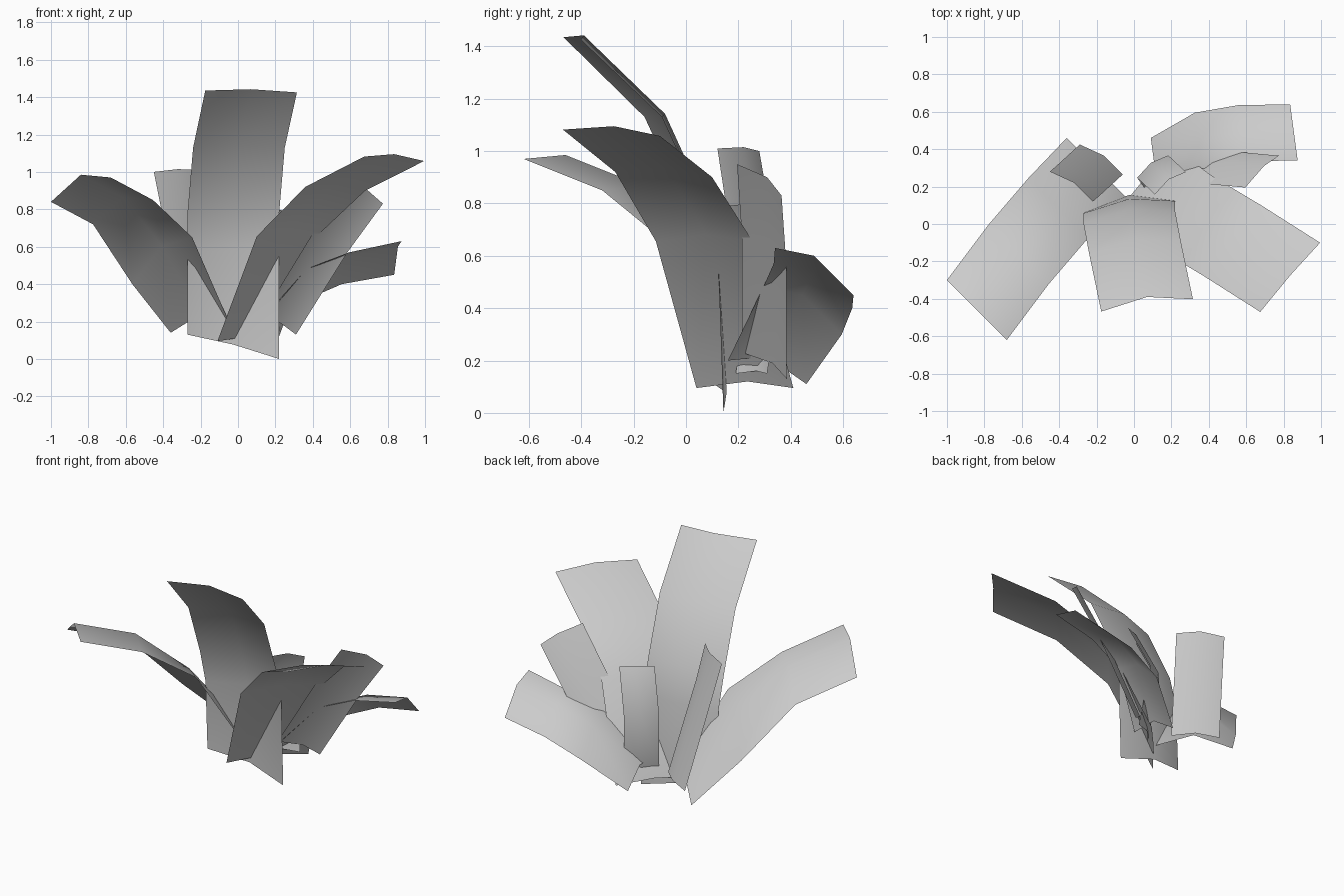
import bpy
from mathutils import Vector

cube = bpy.data.objects.get("Cube")
if cube:
    bpy.data.objects.remove(cube, do_unlink=True)

# One plain grey for every leaf
grey = bpy.data.materials.new("leaf_grey")
grey.use_nodes = True
grey.diffuse_color = (0.6, 0.6, 0.6, 1)
shader = next(n for n in grey.node_tree.nodes if n.type == "BSDF_PRINCIPLED")
shader.inputs["Base Color"].default_value = grey.diffuse_color
shader.inputs["Roughness"].default_value = 0.8


def leaf(name, spine, side, tilts, crown):
    """Sweep a creased blade along a spine, from its base to its tip.

    side: horizontal half width, tilts: rise of that half width at each row,
    crown: offset that lifts the middle vein above the two edges.
    """
    verts, faces = [], []
    for centre, tilt in zip(spine, tilts):
        centre = Vector(centre)
        half = Vector((side[0], side[1], tilt))
        verts += [centre - half, centre + Vector(crown), centre + half]
    for row in range(len(spine) - 1):
        for column in range(2):
            a = row * 3 + column
            faces.append((a, a + 1, a + 4, a + 3))
    mesh = bpy.data.meshes.new(name)
    mesh.from_pydata(verts, [], faces)
    mesh.materials.append(grey)
    mesh.shade_smooth()
    mesh.update()
    blade = bpy.data.objects.new(name, mesh)
    bpy.context.collection.objects.link(blade)
    return blade


# Tall blade in the middle, arching forward
leaf("tall_centre_leaf",
     spine=[(-.025, .11, .065), (-.025, .09, .57), (-.025, .035, .78),
            (.005, -.125, 1.13), (.07, -.435, 1.43)],
     side=(.245, .033), tilts=[-.065, 0, 0, 0, -.005], crown=(0, .045, .012))

# Two broad blades spreading forward to either side
leaf("broad_right_leaf",
     spine=[(-.2, .3, .16), (-.405, .085, .525),
            (-.615, -.16, .785), (-.84, -.46, .905)],
     side=(.16, -.16), tilts=[.02, .125, .065, .065], crown=(0, 0, .08))

leaf("broad_left_leaf",
     spine=[(.05, .225, .095), (.26, .07, .655),
            (.52, -.085, .91), (.835, -.285, 1.07)],
     side=(.16, .185), tilts=[0, 0, -.01, -.012], crown=(0, .01, .025))

# Upright blade at the back
leaf("upright_right_leaf",
     spine=[(-.175, .345, .2), (-.295, .235, .79), (-.335, .2, 1.005)],
     side=(.115, -.08), tilts=[0, -.01, .005], crown=(.015, .02, .01))

# Low blade reaching out sideways
leaf("low_left_leaf",
     spine=[(.11, .31, .155), (.345, .445, .39),
            (.575, .485, .485), (.855, .49, .54)],
     side=(.02, -.15), tilts=[.045, .09, .085, .09], crown=(0, 0, .06))

# Narrow blade between the broad and low ones
leaf("narrow_left_leaf",
     spine=[(.22, .3, .18), (.495, .298, .625), (.685, .28, .89)],
     side=(.09, .085), tilts=[-.05, -.055, -.06], crown=(.01, .03, .01))

# Short curled blade behind the middle
leaf("short_back_leaf",
     spine=[(.14, .25, .15), (.1, .307, .53), (.195, .218, .79)],
     side=(.083, .06), tilts=[0, 0, 0], crown=(-.01, .02, .01))
